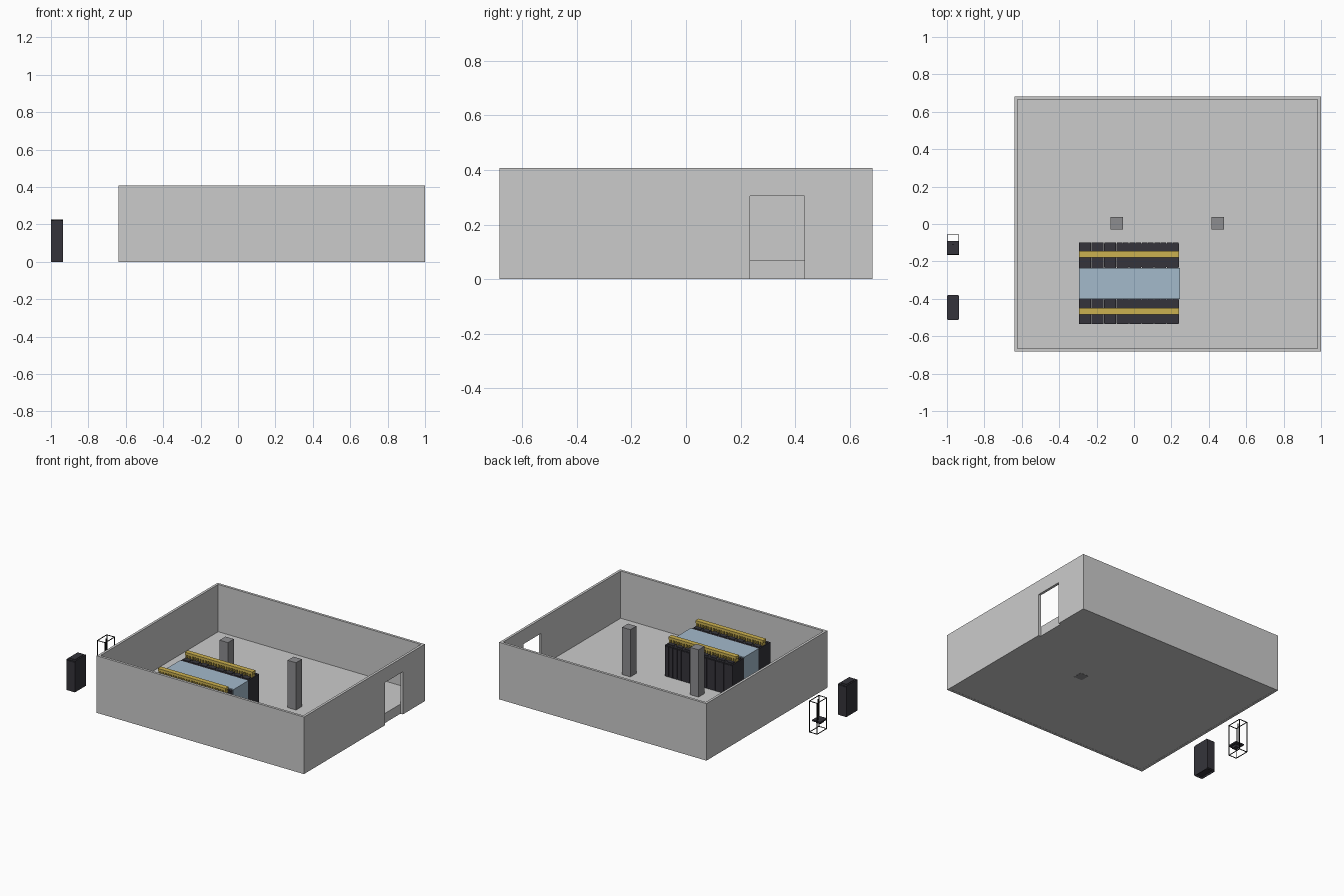
import bpy, bmesh

old = bpy.data.objects.get("Cube")
if old:
    bpy.data.objects.remove(old, do_unlink=True)


def material(name, r, g, b):
    m = bpy.data.materials.new(name)
    m.use_nodes = True
    m.diffuse_color = (r, g, b, 1)
    bsdf = m.node_tree.nodes["Principled BSDF"]
    bsdf.inputs["Base Color"].default_value = (r, g, b, 1)
    bsdf.inputs["Roughness"].default_value = 0.8
    return m


CONCRETE = material("light grey concrete", 0.60, 0.60, 0.60)
COLUMN = material("mid grey column", 0.27, 0.27, 0.28)
RACK = material("charcoal steel", 0.035, 0.034, 0.043)
FRAME = material("black steel", 0.008, 0.008, 0.008)
GLASS = material("pale blue panel", 0.37, 0.49, 0.60)
YELLOW = material("yellow tray", 0.60, 0.44, 0.08)


def boxes(name, mat, ranges):
    """One object made of boxes, each given as (x0, x1, y0, y1, z0, z1)."""
    bm = bmesh.new()
    for x0, x1, y0, y1, z0, z1 in ranges:
        made = bmesh.ops.create_cube(bm, size=1)["verts"]
        bmesh.ops.scale(bm, vec=(x1 - x0, y1 - y0, z1 - z0), verts=made)
        bmesh.ops.translate(bm, verts=made,
                            vec=((x0 + x1) / 2, (y0 + y1) / 2, (z0 + z1) / 2))
    mesh = bpy.data.meshes.new(name)
    bm.to_mesh(mesh)
    bm.free()
    mesh.materials.append(mat)
    ob = bpy.data.objects.new(name, mesh)
    bpy.context.collection.objects.link(ob)
    return ob


# Room shell with a doorway in the +x wall
X0, X1, Y, H, T = -0.64, 1.0, 0.683, 0.408, 0.018
FLOOR = 0.07
DOOR0, DOOR1, DOOR_H = 0.235, 0.435, 0.305
boxes("front_wall", CONCRETE, [(X0, X1, -Y, -Y + T, 0, H)])
boxes("back_wall", CONCRETE, [(X0, X1, Y - T, Y, 0, H)])
boxes("right_wall", CONCRETE, [(X0, X0 + T, -Y + T, Y - T, 0, H)])
boxes("doorway_wall", CONCRETE, [
    (X1 - T, X1, -Y + T, DOOR0, 0, H),
    (X1 - T, X1, DOOR1, Y - T, 0, H),
    (X1 - T, X1, DOOR0, DOOR1, DOOR_H, H)])
boxes("raised_floor", CONCRETE,
      [(X0 + T, X1 - T, -Y + T, Y - T, 0.001, FLOOR)])

# Columns
for name, x, z0 in (("right_column", -0.092, 0.01), ("left_column", 0.447, 0)):
    boxes(name, COLUMN, [(x - 0.033, x + 0.033, -0.03, 0.037, z0, H)])


def rack(name, x0, y0, z0, width, depth):
    """Hollow cabinet with side panels, a front door and split rear doors."""
    x1, y1, z1 = x0 + width, y0 + depth, z0 + 0.222
    p, d = 0.004, 0.004
    low, high = z0 + 0.008, z1 - 0.006
    mid = (x0 + x1) / 2
    parts = [
        (x0, x0 + p, y0 + d, y1 - d, z0, z1),
        (x1 - p, x1, y0 + d, y1 - d, z0, z1),
        (x0 + p, x1 - p, y0 + d, y1 - d, z1 - p, z1),
        (x0 + p, x1 - p, y0 + 2 * d, y1 - 2 * d, z0 + 0.012, z0 + 0.016),
        (x0 + 0.01, x1 - 0.01, y0 + 0.02, y1 - 0.02, z1, z1 + 0.004),
        (x0 + 0.002, x1 - 0.002, y0, y0 + d, low, high)]
    for a, b in ((x0 + 0.002, mid - 0.001), (mid + 0.001, x1 - 0.002)):
        parts.append((a, b, y1 - d, y1, low, high))
    for y in (y0 + d, y1 - 2 * d):
        parts.append((x0 + p, x1 - p, y, y + d, z0, z1 - p))
    boxes(name, RACK, parts)


# Two rows of racks
ROW_X0, ROW_X1, COUNT = -0.295, 0.241, 8
PITCH = (ROW_X1 - ROW_X0) / COUNT
for row, y0 in (("front", -0.535), ("back", -0.235)):
    for i in range(COUNT):
        rack(f"{row}_rack_{i + 1}", ROW_X0 + i * PITCH, y0, FLOOR,
             PITCH - 0.001, 0.135)

# Enclosed aisle between the rows
boxes("aisle_enclosure", GLASS,
      [(ROW_X0, 0.246, -0.4, -0.235, FLOOR, 0.296)])

# Cable trays over the rows, standing on short rungs
for name, y in (("front_cable_tray", -0.4675), ("back_cable_tray", -0.1625)):
    half = 0.0175
    parts = [(ROW_X0, ROW_X1, y - half, y + half, 0.316, 0.334)]
    steps = 26
    gap = (ROW_X1 - ROW_X0) / steps
    for i in range(steps):
        x = ROW_X0 + (i + 0.5) * gap
        parts.append((x - 0.005, x + 0.005, y - half, y + half, 0.292, 0.316))
    boxes(name, YELLOW, parts)

# Single cabinet outside the room
rack("outside_rack", -1.0, -0.512, 0, 0.065, 0.132)

# Open frame outside the room, with a low shelf
FX0, FX1, FY0, FY1, FZ, B = -1.0, -0.935, -0.165, -0.055, 0.225, 0.004
bars = []
for x in (FX0, FX1 - B):
    for y in (FY0, FY1 - B):
        bars.append((x, x + B, y, y + B, 0, FZ))
for z in (0, FZ - B):
    for x in (FX0, FX1 - B):
        bars.append((x, x + B, FY0, FY1, z, z + B))
    for y in (FY0, FY1 - B):
        bars.append((FX0, FX1, y, y + B, z, z + B))
boxes("open_frame", FRAME, bars)
boxes("frame_shelf", RACK, [(FX0, FX1, FY0, -0.09, 0.066, 0.076),
                            (-0.985, -0.95, -0.15, -0.11, 0.05, 0.066)])
boxes("frame_post", FRAME, [(-0.9695, -0.9655, -0.112, -0.108, 0.07, FZ)])
